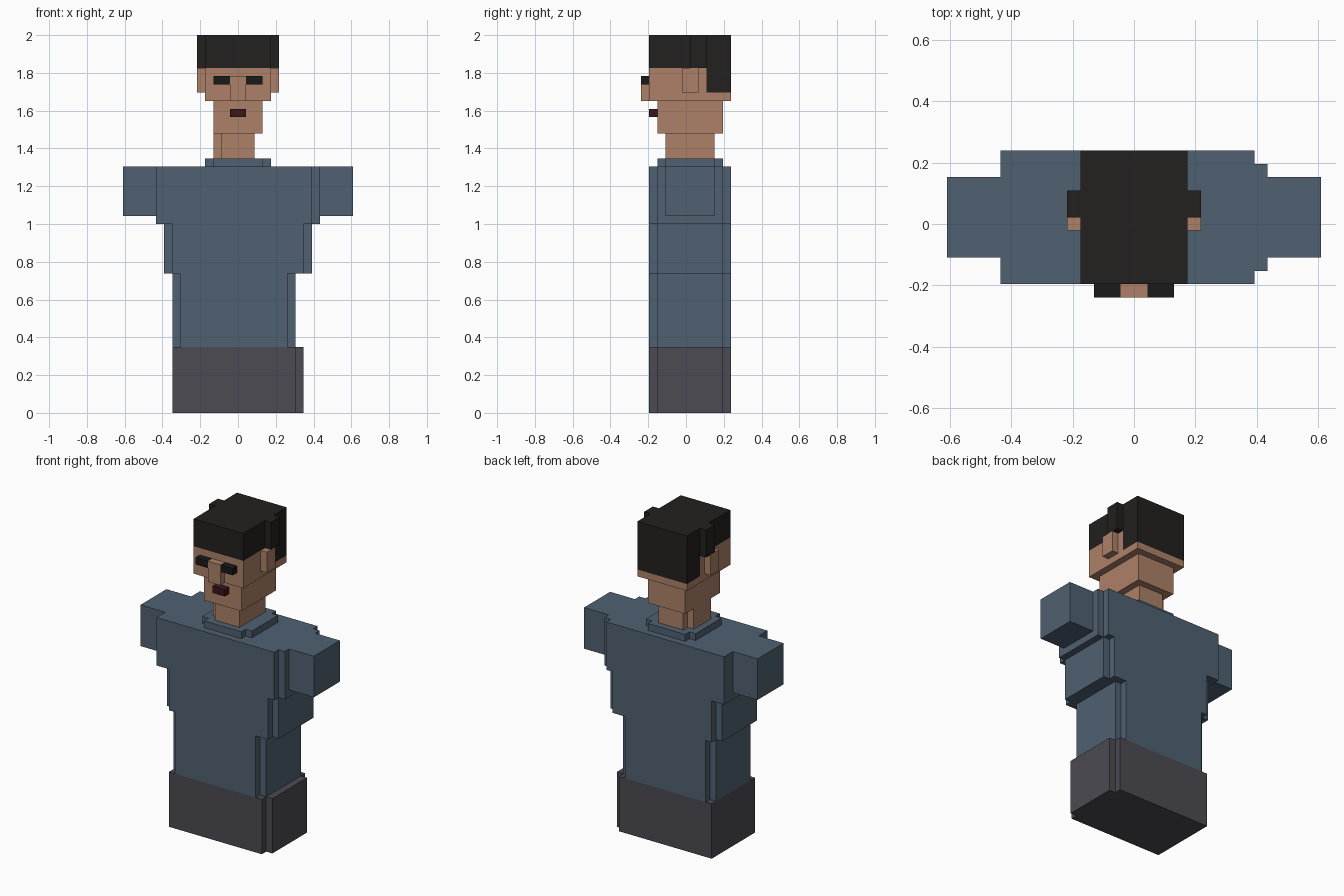
import bpy, bmesh

if "Cube" in bpy.data.objects:
    bpy.data.objects.remove(bpy.data.objects["Cube"])

U = 2 / 46  # one block of the model


def material(name, rgb):
    m = bpy.data.materials.new(name)
    m.diffuse_color = (*rgb, 1)
    m.use_nodes = True
    m.node_tree.nodes["Principled BSDF"].inputs["Base Color"].default_value = m.diffuse_color
    return m


SHIRT = material("shirt", (0.08, 0.12, 0.17))
TROUSERS = material("trousers", (0.07, 0.069, 0.084))
SKIN = material("skin", (0.42, 0.22, 0.14))
HAIR = material("hair", (0.017, 0.015, 0.013))
EYES = material("eyes", (0.01, 0.01, 0.011))
LIPS = material("lips", (0.045, 0.008, 0.010))


def prism(name, mat, points, offset):
    """Extrude a closed 3D outline (in blocks) by offset."""
    bm = bmesh.new()
    face = bm.faces.new([bm.verts.new([c * U for c in p]) for p in points])
    new = bmesh.ops.extrude_face_region(bm, geom=[face])["geom"]
    verts = [v for v in new if isinstance(v, bmesh.types.BMVert)]
    bmesh.ops.translate(bm, verts=verts, vec=[c * U for c in offset])
    bmesh.ops.recalc_face_normals(bm, faces=bm.faces)
    mesh = bpy.data.meshes.new(name)
    bm.to_mesh(mesh)
    bm.free()
    mesh.materials.append(mat)
    ob = bpy.data.objects.new(name, mesh)
    bpy.context.collection.objects.link(ob)
    return ob


def slab(name, mat, x, y, z, left=0, right=0, side_y=None):
    """Block spanning x, y, z, with optional narrower side strips."""
    (x0, x1), (y0, y1) = x, y
    s0, s1 = side_y or (y0 + 1, y1 - 1)
    plan = [(x0, y0), (x1, y0)]
    if right:
        plan += [(x1, s0), (x1 + right, s0), (x1 + right, s1), (x1, s1)]
    plan += [(x1, y1), (x0, y1)]
    if left:
        plan += [(x0, s1), (x0 - left, s1), (x0 - left, s0), (x0, s0)]
    return prism(name, mat, [(a, b, z[0]) for a, b in plan], (0, 0, z[1] - z[0]))


# Torso, stacked from the hips up
DEPTH = (-4.5, 5.5)
slab("hips", TROUSERS, (-8, 7), DEPTH, (0, 8), right=1)
slab("waist", SHIRT, (-7, 6), DEPTH, (8, 17), left=1, right=1)
slab("ribs", SHIRT, (-8, 8), DEPTH, (17, 23), left=1, right=1)
slab("chest", SHIRT, (-10, 9), DEPTH, (23, 30), right=1)
slab("collar", SHIRT, (-3, 3), (-3.5, 4.5), (30, 31), left=1, right=1)

# Neck, jaw and head; the head is notched at the back for the hair
slab("neck", SKIN, (-2, 2), (-2.5, 3.5), (31, 34), left=1)
slab("jaw", SKIN, (-3, 3), (-3.5, 4.5), (34, 38))
side = [(-4.5, 38), (5.5, 38), (5.5, 39), (2.5, 39), (2.5, 42), (-4.5, 42)]
prism("head", SKIN, [(-4, y, z) for y, z in side], (8, 0, 0))

# Hair
slab("hair_top", HAIR, (-4, 4), DEPTH, (42, 46), left=1, right=1, side_y=(0.5, 2.5))
slab("hair_back", HAIR, (-4, 4), (2.5, 5.5), (39, 42))

# Face
slab("nose", SKIN, (-1, 1), (-5.5, -4.5), (38, 41))
slab("mouth", LIPS, (-1, 1), (-4.5, -3.5), (36, 37))

# Paired parts
for label, s in (("left", -1), ("right", 1)):
    def pair(a, b):
        return tuple(sorted((s * a, s * b)))
    slab(label + "_sleeve", SHIRT, pair(10, 14), (-2.5, 3.5), (24, 30))
    slab(label + "_ear", SKIN, pair(4, 5), (-0.5, 1.5), (39, 42))
    slab(label + "_eye", EYES, pair(1, 3), (-5.5, -4.5), (40, 41))
